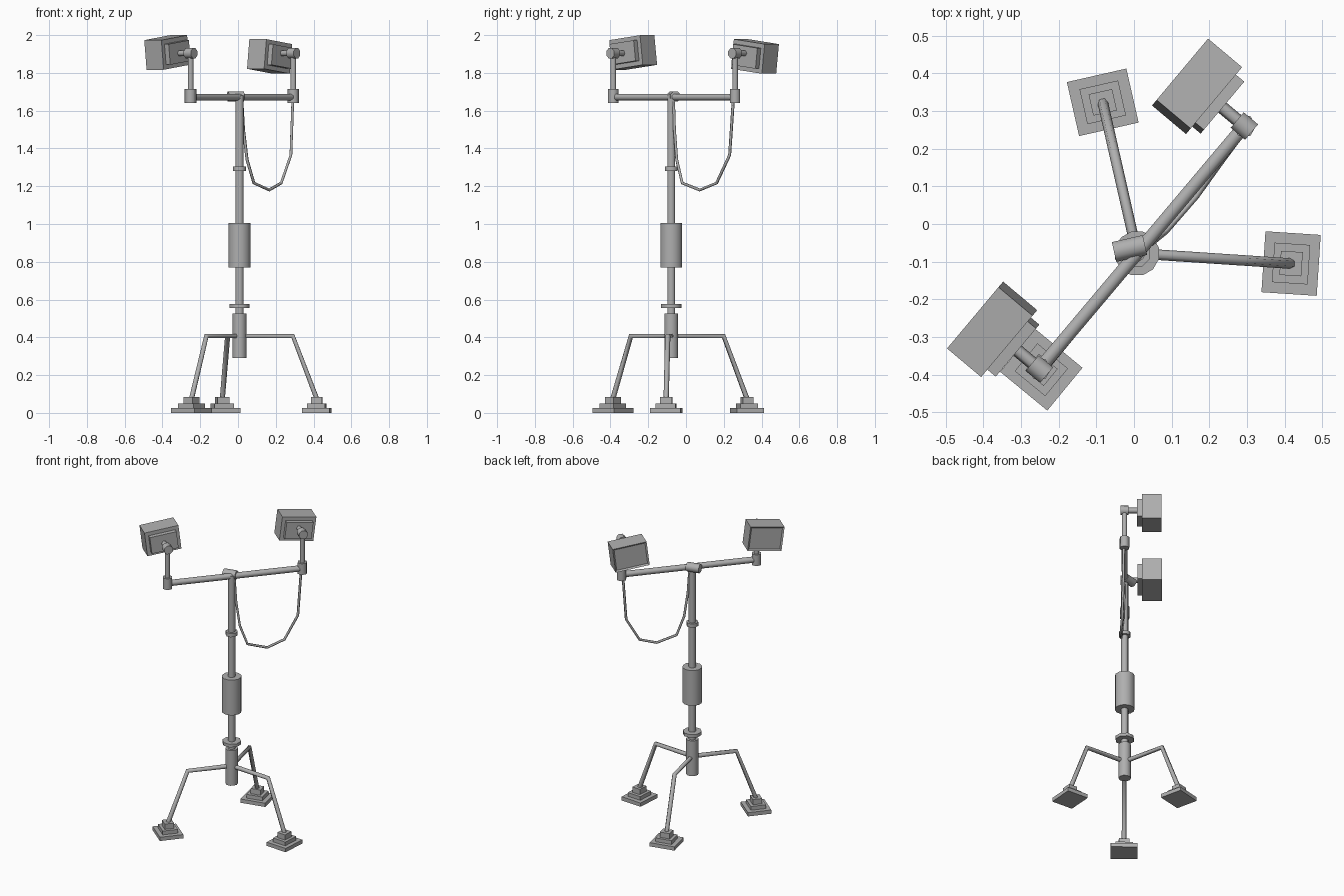
import bpy, bmesh
from math import radians, pi, atan2
from mathutils import Vector, Matrix

if "Cube" in bpy.data.objects:
    bpy.data.objects.remove(bpy.data.objects["Cube"])

MX, MY = 0.008, -0.078         # mast axis
YAW = radians(50)              # direction of the crossbar

# Dark grey paint shared by all parts
paint = bpy.data.materials.new("dark_grey_paint")
paint.diffuse_color = (0.43, 0.43, 0.43, 1)
paint.use_nodes = True
paint.node_tree.nodes["Principled BSDF"].inputs["Base Color"].default_value = paint.diffuse_color


def add_object(name, bm, smooth=False):
    bmesh.ops.recalc_face_normals(bm, faces=bm.faces)
    me = bpy.data.meshes.new(name)
    bm.to_mesh(me)
    bm.free()
    me.materials.append(paint)
    ob = bpy.data.objects.new(name, me)
    bpy.context.collection.objects.link(ob)
    if smooth:
        me.shade_smooth()
        me.set_sharp_from_angle(angle=radians(62))
    return ob


def rod(name, a, b, r, sides=8):
    """Low-sided cylinder between two points."""
    a, b = Vector(a), Vector(b)
    d = b - a
    bm = bmesh.new()
    bmesh.ops.create_cone(bm, cap_ends=True, segments=sides, radius1=r, radius2=r, depth=d.length)
    m = Matrix.Translation((a + b) / 2) @ d.to_track_quat('Z', 'Y').to_matrix().to_4x4() \
        @ Matrix.Rotation(pi / sides, 4, 'Z')
    bm.transform(m)
    return add_object(name, bm, smooth=True)


def box_bm(size, center=(0, 0, 0)):
    bm = bmesh.new()
    bmesh.ops.create_cube(bm, size=1)
    bm.transform(Matrix.Translation(center) @ Matrix.Diagonal((*size, 1)))
    return bm


def tube(name, pts, r, sides=6):
    """Low-sided tube along a polyline."""
    cu = bpy.data.curves.new(name, 'CURVE')
    cu.dimensions = '3D'
    cu.bevel_depth = r
    cu.bevel_resolution = max(0, sides // 2 - 2)
    cu.use_fill_caps = True
    sp = cu.splines.new('POLY')
    sp.points.add(len(pts) - 1)
    for p, q in zip(sp.points, pts):
        p.co = (*q, 1)
    cu.materials.append(paint)
    ob = bpy.data.objects.new(name, cu)
    bpy.context.collection.objects.link(ob)
    return ob


# Mast: stacked sections (name, radius, bottom, top, sides)
for name, r, z0, z1, n in [
    ("mast_base_sleeve", 0.038, 0.29, 0.525, 10),
    ("mast_pole", 0.022, 0.50, 1.68, 10),
    ("mast_lower_collar", 0.058, 0.555, 0.576, 8),
    ("mast_battery_housing", 0.060, 0.77, 1.005, 12),
    ("mast_upper_collar", 0.037, 1.28, 1.305, 8),
]:
    rod(name, (MX, MY, z0), (MX, MY, z1), r, n)

# Clamp on top of the mast
c, ax = Vector((-0.012, -0.065, 1.675)), Vector((0.975, 0.22, 0)) * 0.042
rod("mast_top_clamp", c - ax, c + ax, 0.029, 8)

# Legs with stepped feet
for i, (fx, fy) in enumerate([(0.417, -0.105), (-0.083, 0.323), (-0.246, -0.387)], 1):
    dx, dy = fx - MX, fy - MY
    tube(f"leg_{i}", [(MX, MY, 0.407), (MX + 0.69 * dx, MY + 0.69 * dy, 0.407), (fx, fy, 0.075)], 0.014)
    place = Matrix.Translation((fx, fy, 0)) @ Matrix.Rotation(atan2(dy, dx), 4, 'Z')
    for j, (sx, sy, z0, z1) in enumerate([(0.147, 0.162, 0, 0.025),
                                          (0.095, 0.105, 0.025, 0.05),
                                          (0.058, 0.064, 0.05, 0.085)], 1):
        bm = box_bm((sx, sy, z1 - z0), (0, 0, (z0 + z1) / 2))
        bm.transform(place)
        add_object(f"foot_{i}_step_{j}", bm)

# Crossbar
ends = {"left": Vector((-0.251, -0.385, 0)), "right": Vector((0.293, 0.26, 0))}
up = Vector((0, 0, 1))
rod("crossbar", ends["left"] + up * 1.672, ends["right"] + up * 1.672, 0.019, 8)

# Lamp assemblies at both ends of the crossbar
fwd = Matrix.Rotation(YAW, 3, 'Z') @ Vector((0, 1, 0))
for side, roll, hz in [("left", -7, 1.908), ("right", 7, 1.887)]:
    p = ends[side]
    k = p + up * 1.904
    rod(f"{side}_socket", p + up * 1.64, p + up * 1.714, 0.031, 6)
    rod(f"{side}_post", p + up * 1.66, k, 0.016, 8)
    rod(f"{side}_knuckle", k - fwd * 0.025, k + fwd * 0.025, 0.029, 8)
    rod(f"{side}_lamp_stub", k, k + fwd * 0.09, 0.017, 6)
    place = (Matrix.Translation(p + up * hz) @ Matrix.Rotation(YAW, 4, 'Z')
             @ Matrix.Rotation(radians(roll), 4, 'Y'))
    # housing with a recessed lens panel
    bm = box_bm((0.214, 0.118, 0.158), (0, 0.164, 0))
    front = max(bm.faces, key=lambda f: f.calc_center_median().y)
    bmesh.ops.inset_region(bm, faces=[front], thickness=0.014)
    bmesh.ops.translate(bm, verts=front.verts, vec=(0, -0.008, 0))
    bm.transform(place)
    add_object(f"{side}_lamp_housing", bm)
    bm = box_bm((0.168, 0.03, 0.11), (0, 0.091, 0))
    bm.transform(place)
    add_object(f"{side}_lamp_back_plate", bm)

# Hanging power cable
tube("power_cable", [(0.290, 0.250, 1.65), (0.280, 0.231, 1.365), (0.229, 0.162, 1.217),
                     (0.165, 0.073, 1.180), (0.084, -0.020, 1.217), (0.048, -0.049, 1.34),
                     (0.029, -0.061, 1.50), (0.020, -0.066, 1.66)], 0.008)
